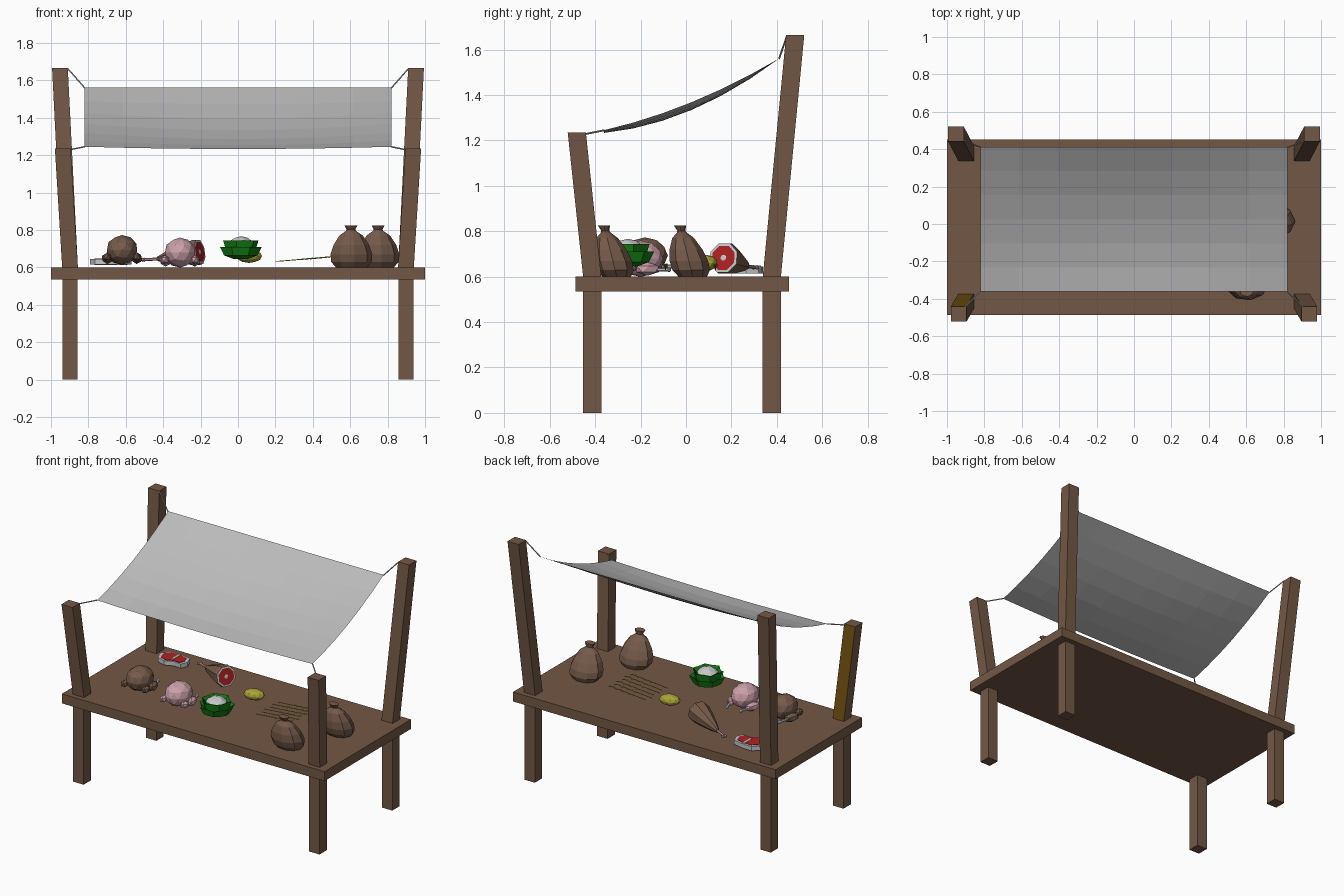
import bpy, bmesh, math
from mathutils import Vector, Matrix

if "Cube" in bpy.data.objects:
    bpy.data.objects.remove(bpy.data.objects["Cube"])


def material(name, r, g, b):
    m = bpy.data.materials.new(name)
    m.diffuse_color = (r, g, b, 1)
    m.use_nodes = True
    m.node_tree.nodes["Principled BSDF"].inputs["Base Color"].default_value = m.diffuse_color
    return m


WOOD = material("brown wood", 0.17, 0.097, 0.06)
OCHRE = material("ochre wood", 0.17, 0.085, 0.005)
CLOTH = material("grey cloth", 0.5, 0.5, 0.5)
SACK = material("sack brown", 0.18, 0.105, 0.07)
PINK = material("raw pink", 0.6, 0.35, 0.4)
RED = material("meat red", 0.42, 0.015, 0.015)
FAT = material("pale fat", 0.58, 0.58, 0.6)
GREEN = material("leaf green", 0.006, 0.2, 0.006)
OLIVE = material("straw yellow", 0.4, 0.36, 0.04)


def finish(name, bm, mats):
    bmesh.ops.recalc_face_normals(bm, faces=bm.faces)
    me = bpy.data.meshes.new(name)
    bm.to_mesh(me)
    bm.free()
    for m in mats:
        me.materials.append(m)
    ob = bpy.data.objects.new(name, me)
    bpy.context.collection.objects.link(ob)
    return ob


def prism(name, bottom, top, half, mat, extra=None):
    """Square bar between two centres, ends kept level."""
    bm = bmesh.new()
    bmesh.ops.create_cube(bm, size=2)
    for v in bm.verts:
        c = Vector(top if v.co.z > 0 else bottom)
        v.co = c + Vector((v.co.x * half[0], v.co.y * half[1], 0))
    bm.normal_update()
    if extra:
        for f in bm.faces:
            f.material_index = int(f.normal.y > 0.8)
    return finish(name, bm, [mat] + ([extra] if extra else []))


def lathe(name, profile, sides, mats, loc, axis=(0, 0, 1), scale=(1, 1), lean=0, zigzag=None):
    """Rings of (radius, height, material index), turned towards an axis."""
    bm = bmesh.new()
    rot = Vector(axis).to_track_quat('Z', 'Y').to_matrix()
    rings = []
    for k, (r, z, _) in enumerate(profile):
        ring = []
        for i in range(sides):
            a = 2 * math.pi * (i + 0.5) / sides
            q = r * (zigzag[k] if zigzag and i % 2 else 1)
            p = Vector((q * math.cos(a) * scale[0], q * math.sin(a) * scale[1] + lean * z, z))
            ring.append(bm.verts.new(rot @ p + Vector(loc)))
        rings.append(ring)
    for k in range(len(rings) - 1):
        for i in range(sides):
            j = (i + 1) % sides
            f = bm.faces.new((rings[k][i], rings[k][j], rings[k + 1][j], rings[k + 1][i]))
            f.material_index = profile[k + 1][2]
    for k in (0, -1):
        bm.faces.new(rings[k]).material_index = profile[k][2]
    return finish(name, bm, mats)


def rod(name, a, b, r, mat, sides=5):
    a, b = Vector(a), Vector(b)
    return lathe(name, [(r, 0, 0), (r, (b - a).length, 0)], sides, [mat], a, b - a)


def blob(name, loc, radii, mats, subdiv=2, rule=None, turn=0):
    bm = bmesh.new()
    bmesh.ops.create_icosphere(bm, subdivisions=subdiv, radius=1)
    bm.normal_update()
    if rule:
        for f in bm.faces:
            f.material_index = int(rule(f.normal))
    m = Matrix.Translation(loc) @ Matrix.Rotation(turn, 4, 'Z') @ Matrix.Diagonal((*radii, 1))
    bmesh.ops.transform(bm, matrix=m, verts=bm.verts)
    return finish(name, bm, mats)


# Table, legs, leaning posts
prism("table_top", (0, -0.017, 0.535), (0, -0.017, 0.6), (1, 0.47), WOOD)
for sx, side in ((-1, "left"), (1, "right")):
    for end, y, ytop, xtop, ztop in (("front", -0.413, -0.481, 0.937, 1.235),
                                     ("back", 0.378, 0.481, 0.952, 1.665)):
        prism(f"{end}_{side}_leg", (sx * 0.898, y, 0), (sx * 0.898, y, 0.536), (0.04, 0.04), WOOD)
        ochre = OCHRE if (end, side) == ("front", "left") else None
        prism(f"{end}_{side}_post", (sx * 0.898, y, 0.599), (sx * xtop, ytop, ztop),
              (0.042, 0.04), WOOD, ochre)
    # Canopy ropes
    rod(f"front_{side}_rope", (sx * 0.82, -0.36, 1.245), (sx * 0.905, -0.445, 1.228), 0.004, CLOTH)
    rod(f"back_{side}_rope", (sx * 0.82, 0.41, 1.56), (sx * 0.91, 0.445, 1.662), 0.004, CLOTH)

# Sagging canopy sheet
bm = bmesh.new()
bmesh.ops.create_grid(bm, x_segments=8, y_segments=6, size=1)
for v in bm.verts:
    u, t = v.co.x, (v.co.y + 1) / 2
    sag = (0.035 + 0.028 * (1 - u * u)) * 4 * t * (1 - t) + 0.012 * (1 - u * u) * (1 - t)
    v.co = (u * 0.82, -0.362 + 0.774 * t, 1.245 + 0.317 * t - sag)
finish("canopy", bm, [CLOTH])

# Tied sacks
sack = [(0.085, 0, 0), (0.112, 0.03, 0), (0.115, 0.07, 0), (0.098, 0.12, 0), (0.065, 0.17, 0),
        (0.028, 0.195, 0), (0.024, 0.202, 0), (0.036, 0.225, 0)]
for i, (x, y) in enumerate(((0.603, -0.305), (0.748, 0.03))):
    lathe(f"sack_{i + 1}", sack, 9, [SACK], (x, y, 0.6), scale=(1, 0.75), lean=0.25)

# Roasted and raw birds with drumsticks
for name, x, y, z, skin in (("roast_bird", -0.62, -0.18, 0.69, SACK),
                            ("raw_bird", -0.31, -0.2, 0.676, PINK)):
    blob(f"{name}_body", (x, y, z + 0.003), (0.085, 0.1, 0.08), [skin])
    for s, side in ((-1, "left"), (1, "right")):
        blob(f"{name}_{side}_drumstick", (x + s * 0.078, y + 0.03, z - 0.042),
             (0.03, 0.06, 0.03), [skin], 1, turn=s * 0.3)
        blob(f"{name}_{side}_wing", (x + s * 0.08, y - 0.05, z - 0.035), (0.025, 0.035, 0.025), [skin], 1)
        a = Vector((x + s * 0.068, y + 0.07, z - 0.045))
        b = a + Vector((-s * 0.015, 0.055, 0))
        rod(f"{name}_{side}_bone", a, b, 0.008, FAT, 6)
        blob(f"{name}_{side}_bone_end", b, (0.014, 0.01, 0.012), [FAT], 1)

# Leg of meat with a red cut face
tip, cut = Vector((-0.43, 0.27, 0.645)), Vector((-0.205, 0.165, 0.683))
length = (cut - tip).length
lathe("meat_leg", [(0.012, 0, 0), (0.03, 0.05, 0), (0.06, length * 0.65, 0), (0.073, length - 0.02, 0),
                   (0.07, length, 0), (0.058, length + 0.001, 2), (0.014, length + 0.001, 1),
                   (0.008, length + 0.002, 2)], 8, [SACK, RED, FAT], tip, cut - tip)
end = tip + Vector((-0.075, 0.035, -0.004))
rod("meat_leg_bone", tip, end, 0.008, PINK, 6)
for d in (-0.008, 0.008):
    blob("meat_leg_bone_knuckle", end + Vector((d * 0.5, d, 0)), (0.012, 0.01, 0.011), [PINK], 1)

# Flat steak: fat rim, red face, T bone
outline = [(-0.115, 0.02), (-0.09, -0.045), (-0.03, -0.065), (0.03, -0.04), (0.085, -0.045),
           (0.105, 0.0), (0.085, 0.055), (0.02, 0.07), (-0.06, 0.075)]
for name, k, z0, z1, mat in (("steak_fat", 1, 0.615, 0.645, FAT), ("steak_red_top", 0.8, 0.64, 0.648, RED),
                             ("steak_red_bottom", 0.8, 0.613, 0.62, RED)):
    bm = bmesh.new()
    low = [bm.verts.new((-0.675 + x * k, 0.265 + y * k, z0)) for x, y in outline]
    face = bm.faces.new(low)
    top = bmesh.ops.extrude_face_region(bm, geom=[face])["geom"]
    for v in top:
        if isinstance(v, bmesh.types.BMVert):
            v.co.z = z1
    finish(name, bm, [mat])
prism("steak_bone", (-0.67, 0.29, 0.64), (-0.67, 0.29, 0.65), (0.007, 0.04), FAT)

# Cabbage: ragged outer leaves around a pale-topped heart
for i, (r, z, h) in enumerate(((0.115, 0.645, 0.065), (0.098, 0.655, 0.09))):
    lathe(f"cabbage_leaves_{i + 1}", [(r * 0.35, z, 0), (r * 0.8, z + h * 0.3, 0), (r, z + h, 0),
                                      (r * 0.72, z + h * 0.75, 0)],
          14 - 2 * i, [GREEN], (0.015, -0.255, 0), zigzag=(1, 0.95, 0.82, 1))
blob("cabbage_heart", (0.015, -0.255, 0.705), (0.075, 0.075, 0.062), [GREEN, FAT], 2,
     lambda n: n.z > 0.55)

# Yellow loaf
blob("yellow_loaf", (0.06, 0.09, 0.66), (0.07, 0.048, 0.036), [OLIVE], 2, turn=0.2)

# Ears of grain in a row
for i in range(6):
    y = -0.09 + i * 0.044
    x0 = 0.2 + 0.015 * (i % 2)
    a, b = Vector((x0, y, 0.632)), Vector((x0 + 0.275, y, 0.655))
    rod(f"grain_stalk_{i + 1}", a, b, 0.0025, OLIVE, 4)
    for k in range(7):
        p = a.lerp(b, 0.45 + k * 0.09)
        blob(f"grain_{i + 1}_{k + 1}", p + Vector((0, 0.005 * (-1) ** k, 0)),
             (0.011, 0.004, 0.004), [OLIVE], 1, turn=0.4 * (-1) ** k)
